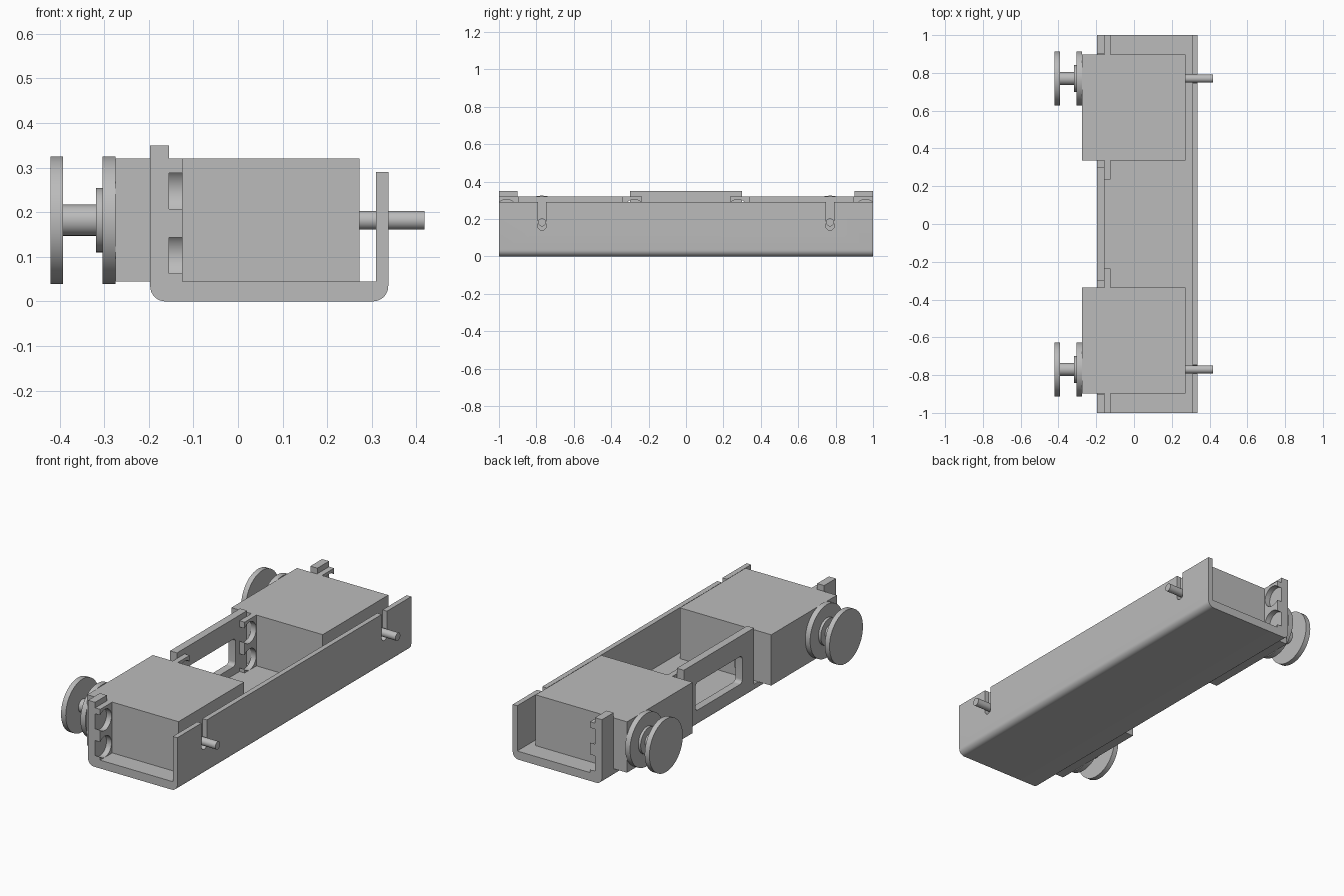
import bpy, bmesh, math
from mathutils import Matrix, Vector

if "Cube" in bpy.data.objects:
    bpy.data.objects.remove(bpy.data.objects["Cube"])

grey = bpy.data.materials.new("plain grey")
grey.use_nodes = True
grey.diffuse_color = (0.5, 0.5, 0.5, 1)
grey.node_tree.nodes["Principled BSDF"].inputs["Base Color"].default_value = (0.5, 0.5, 0.5, 1)


def finish(name, bm):
    bmesh.ops.recalc_face_normals(bm, faces=bm.faces)
    mesh = bpy.data.meshes.new(name)
    bm.to_mesh(mesh)
    bm.free()
    mesh.materials.append(grey)
    obj = bpy.data.objects.new(name, mesh)
    bpy.context.collection.objects.link(obj)
    return obj


def box(name, lo, hi):
    bm = bmesh.new()
    bmesh.ops.create_cube(bm, size=1)
    for v in bm.verts:
        v.co = Vector([a + (b - a) * (c + 0.5) for a, b, c in zip(lo, hi, v.co)])
    return finish(name, bm)


def rod(name, x0, x1, y, z, r, sides=48):
    """Cylinder lying along x."""
    bm = bmesh.new()
    place = Matrix.Translation(((x0 + x1) / 2, y, z)) @ Matrix.Rotation(math.pi / 2, 4, 'Y')
    bmesh.ops.create_cone(bm, cap_ends=True, segments=sides, radius1=r, radius2=r,
                          depth=x1 - x0, matrix=place)
    return finish(name, bm)


def prism(name, points, axis, start, end):
    """Extrude a profile, with (u, v, corner radius) points, along x or y."""
    outline = []
    for i, (u, v, r) in enumerate(points):
        p = Vector((u, v))
        a = (Vector(points[i - 1][:2]) - p).normalized()
        b = (Vector(points[(i + 1) % len(points)][:2]) - p).normalized()
        if r == 0:
            outline.append(p)
            continue
        centre = p + (a + b) * r
        for k in range(9):
            t = k / 8 * math.pi / 2
            outline.append(centre - b * r * math.cos(t) - a * r * math.sin(t))
    bm = bmesh.new()
    to3d = (lambda q: (start, q.x, q.y)) if axis == 'x' else (lambda q: (q.x, start, q.y))
    face = bm.faces.new([bm.verts.new(to3d(q)) for q in outline])
    new = bmesh.ops.extrude_face_region(bm, geom=[face])["geom"]
    shift = (end - start, 0, 0) if axis == 'x' else (0, end - start, 0)
    bmesh.ops.translate(bm, vec=shift, verts=[g for g in new if isinstance(g, bmesh.types.BMVert)])
    return finish(name, bm)


def cut(target, cutters):
    for c in cutters:
        mod = target.modifiers.new("cut", 'BOOLEAN')
        mod.operation, mod.solver, mod.object = 'DIFFERENCE', 'EXACT', c
        bpy.context.view_layer.objects.active = target
        bpy.ops.object.modifier_apply(modifier=mod.name)
        bpy.data.objects.remove(c)


FLOOR, AXLE_Y, AXLE_Z = 0.045, 0.77, 0.182

# Floor and low side wall, with open axle slots
channel = prism("channel", [(-0.197, 0, 0.034), (0.337, 0, 0.034), (0.337, 0.29, 0),
                            (0.31, 0.29, 0), (0.31, FLOOR, 0), (-0.197, FLOOR, 0)], 'y', -1, 1)
cut(channel, [prism("slot_cutter", [(s * AXLE_Y - 0.0225, 0.14, 0.0224), (s * AXLE_Y + 0.0225, 0.14, 0.0224),
                                    (s * AXLE_Y + 0.0225, 0.4, 0), (s * AXLE_Y - 0.0225, 0.4, 0)],
                    'x', 0.29, 0.36) for s in (-1, 1)])

# High side wall in the middle, with a rounded window
wall = box("window_wall", (-0.197, -0.3, FLOOR), (-0.155, 0.3, 0.35))
cut(wall, [prism("window_cutter", [(-0.2, 0.09, 0.02), (0.2, 0.09, 0.02),
                                   (0.2, 0.24, 0.02), (-0.2, 0.24, 0.02)], 'x', -0.25, -0.1)])

for s, end in ((-1, "front"), (1, "back")):
    def span(a, b):
        return sorted((s * a, s * b))

    # Corner post of the high wall
    y0, y1 = span(0.9, 1)
    box(end + "_post", (-0.197, y0, FLOOR), (-0.155, y1, 0.35))

    # Bracket plates with round cutouts that break the edge
    for part, a, b, mid in (("outer", 0.897, 1, 0.96), ("inner", 0.235, 0.336, 0.277)):
        y0, y1 = span(a, b)
        plate = box(f"{end}_{part}_bracket", (-0.155, y0, FLOOR), (-0.125, y1, 0.32))
        cut(plate, [rod("hole_cutter", -0.2, -0.08, s * mid, z, 0.057) for z in (0.1025, 0.2475)])

    # Motor block
    y0, y1 = span(0.336, 0.897)
    box(end + "_motor", (-0.275, y0, FLOOR), (0.272, y1, 0.32))

    # Axle stub and spool wheel
    y = s * AXLE_Y
    rod(end + "_axle", 0.272, 0.418, y, AXLE_Z, 0.021, 32)
    rod(end + "_inner_disc", -0.304, -0.275, y, AXLE_Z, 0.143, 64)
    rod(end + "_collar", -0.318, -0.304, y, AXLE_Z, 0.072)
    rod(end + "_hub", -0.392, -0.318, y, AXLE_Z, 0.035, 32)
    rod(end + "_outer_disc", -0.42, -0.392, y, AXLE_Z, 0.143, 64)

# Smooth the round parts, keep hard edges
bpy.ops.object.select_all(action='DESELECT')
for obj in bpy.context.collection.objects:
    if obj.type == 'MESH':
        obj.select_set(True)
        bpy.context.view_layer.objects.active = obj
bpy.ops.object.shade_smooth_by_angle(angle=math.radians(30))
